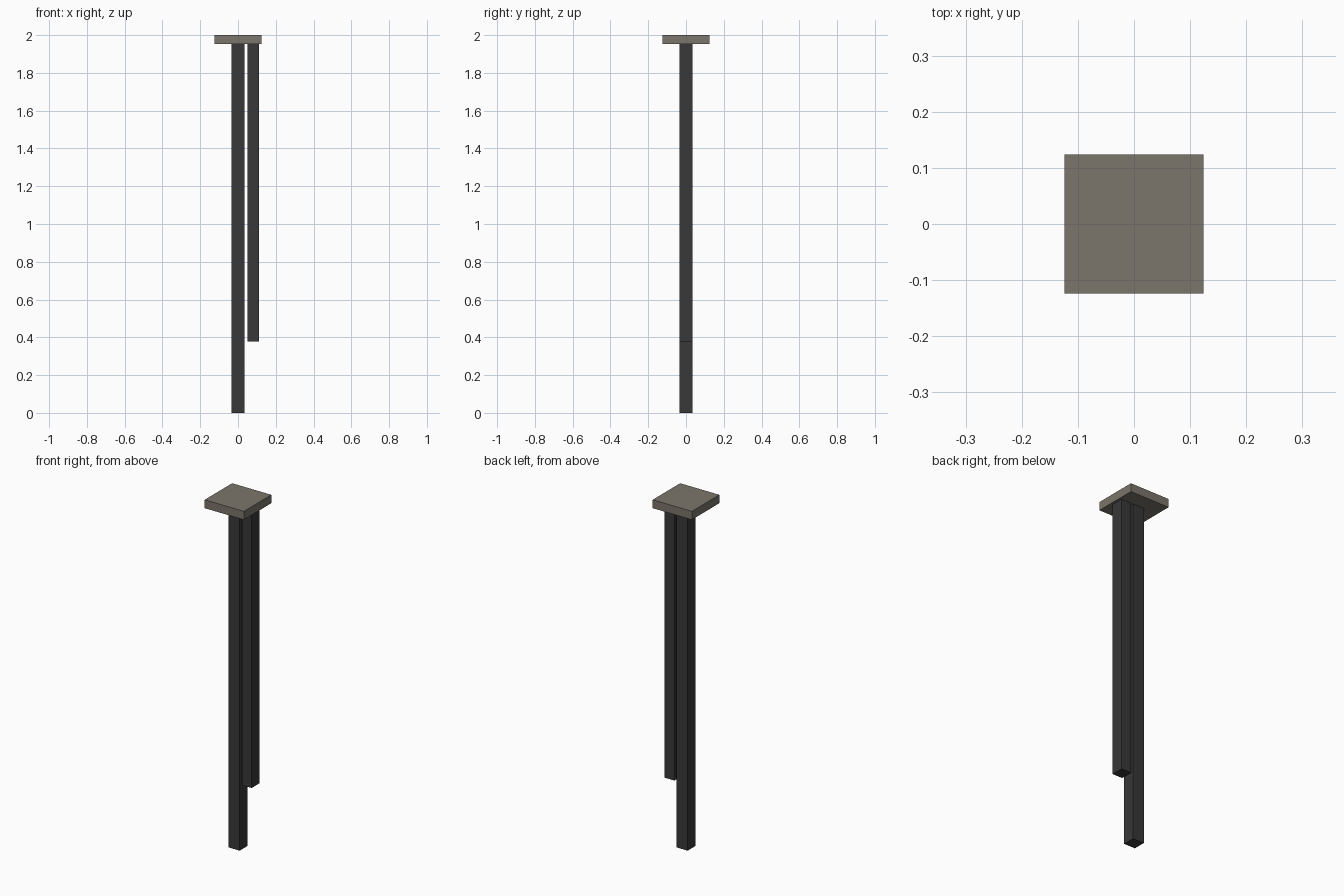
import bpy
import bmesh

if "Cube" in bpy.data.objects:
    bpy.data.objects.remove(bpy.data.objects["Cube"])


def material(name, rgb):
    m = bpy.data.materials.new(name)
    m.diffuse_color = (*rgb, 1.0)
    m.use_nodes = True
    m.node_tree.nodes["Principled BSDF"].inputs["Base Color"].default_value = m.diffuse_color
    return m


def box(name, x, y, z, mat):
    """Box from (min, max) ranges on each axis."""
    bm = bmesh.new()
    bmesh.ops.create_cube(bm, size=1.0)
    for v in bm.verts:
        v.co = [r[0] if c < 0 else r[1] for c, r in zip(v.co, (x, y, z))]
    mesh = bpy.data.meshes.new(name)
    bm.to_mesh(mesh)
    bm.free()
    mesh.materials.append(mat)
    obj = bpy.data.objects.new(name, mesh)
    bpy.context.collection.objects.link(obj)
    return obj


dark = material("dark grey metal", (0.04, 0.04, 0.04))
stone = material("warm grey", (0.2, 0.182, 0.147))

# Square cap plate
box("cap_plate", (-0.124, 0.124), (-0.124, 0.124), (1.952, 2.0), stone)
# Full-height post
box("main_post", (-0.035, 0.035), (-0.035, 0.035), (0.0, 1.952), dark)
# Shorter post hanging beside it
box("side_post", (0.049, 0.111), (-0.035, 0.035), (0.379, 1.952), dark)
